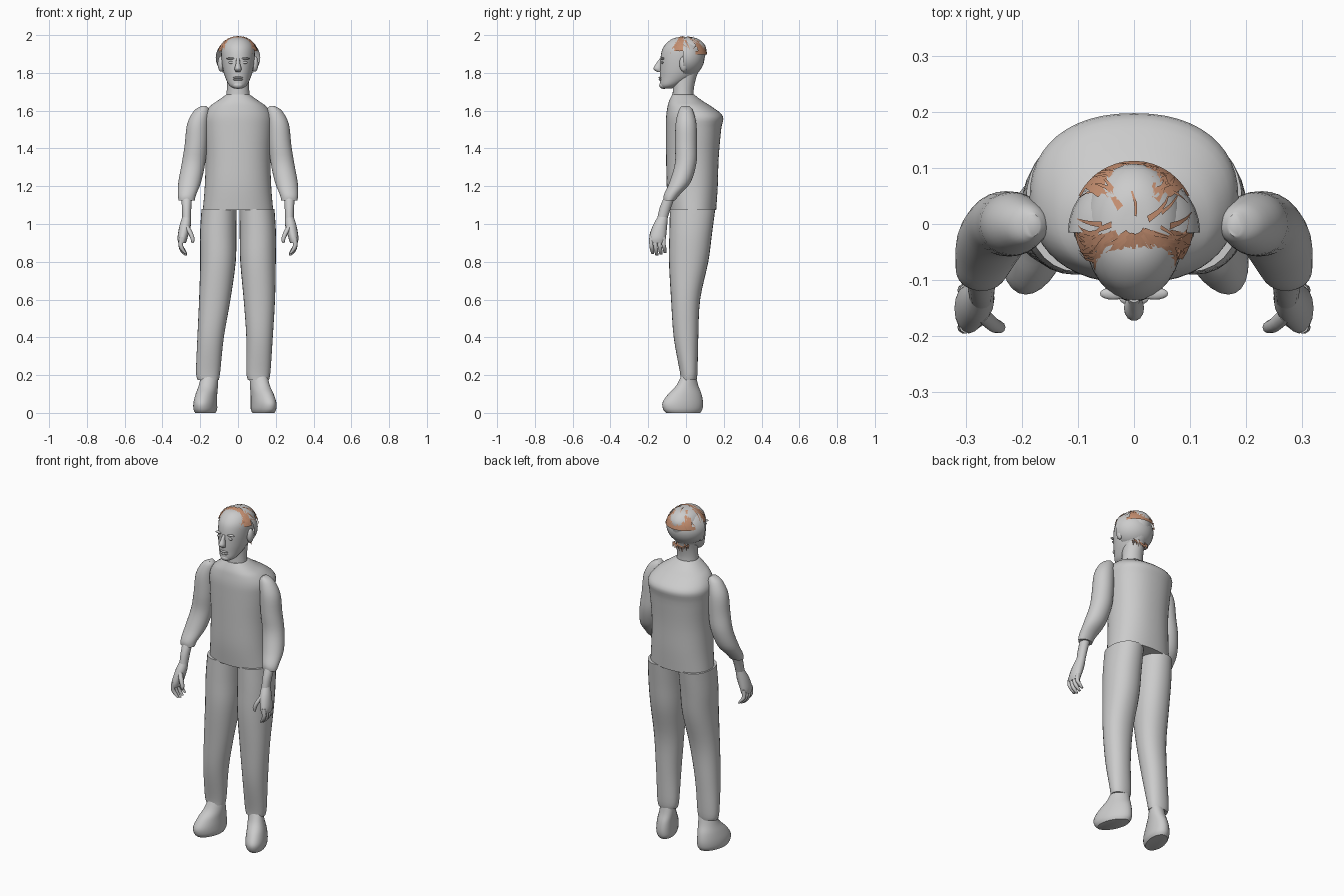
import bpy, bmesh, math, random
from mathutils import Matrix, Vector

random.seed(4)
if "Cube" in bpy.data.objects:
    bpy.data.objects.remove(bpy.data.objects["Cube"], do_unlink=True)


def material(name, rgb):
    m = bpy.data.materials.new(name)
    m.use_nodes = True
    m.diffuse_color = (*rgb, 1)
    bsdf = next(n for n in m.node_tree.nodes if n.type == 'BSDF_PRINCIPLED')
    bsdf.inputs["Base Color"].default_value = (*rgb, 1)
    bsdf.inputs["Roughness"].default_value = 0.8
    return m


GREY = material("plain_grey", (0.6, 0.6, 0.6))
BROWN = material("hair_brown", (0.55, 0.27, 0.16))


def finish(name, bm, mat=GREY, fix=True, angle=50):
    if fix:
        bmesh.ops.recalc_face_normals(bm, faces=bm.faces)
    me = bpy.data.meshes.new(name)
    bm.to_mesh(me)
    bm.free()
    me.materials.append(mat)
    for p in me.polygons:
        p.use_smooth = True
    me.set_sharp_from_angle(angle=math.radians(angle))
    ob = bpy.data.objects.new(name, me)
    bpy.context.collection.objects.link(ob)
    return ob


def smooth_rows(rows, steps):
    """Catmull-Rom interpolation between cross-sections."""
    out = []
    for i in range(len(rows) - 1):
        a, b, c, d = (rows[max(0, min(len(rows) - 1, i + k))] for k in (-1, 0, 1, 2))
        for s in range(steps):
            t = s / steps
            out.append([q + 0.5 * t * (r - p + t * (2*p - 5*q + 4*r - s4 + t * (3*(q - r) + s4 - p)))
                        for p, q, r, s4 in zip(a, b, c, d)])
    return out + [list(rows[-1])]


def loft(name, rows, side=1, power=2.0, sides=28, steps=4, shear=0):
    """Skin horizontal rings given as (x, y, z, x radius, y radius)."""
    bm = bmesh.new()
    rings = []
    for x, y, z, rx, ry in smooth_rows(rows, steps):
        ring = []
        for k in range(sides):
            c, s = (f(math.tau * k / sides) for f in (math.cos, math.sin))
            px = x + rx * math.copysign(abs(c) ** (2 / power), c)
            py = y + ry * math.copysign(abs(s) ** (2 / power), s)
            ring.append(bm.verts.new((side * (px - shear * py), py, z)))
        rings.append(ring)
    for lo, hi in zip(rings, rings[1:]):
        for k in range(sides):
            n = (k + 1) % sides
            bm.faces.new((lo[k], lo[n], hi[n], hi[k]))
    bm.faces.new(rings[0])
    bm.faces.new(rings[-1])
    return finish(name, bm)


def ellipsoid(name, centre, radii, keep=None, mat=GREY, segments=24):
    bm = bmesh.new()
    bmesh.ops.create_uvsphere(bm, u_segments=segments, v_segments=segments // 2, radius=1,
                              matrix=Matrix.Translation(centre) @ Matrix.Diagonal((*radii, 1)))
    if keep:
        drop = [f for f in bm.faces if not keep(f.calc_center_median())]
        bmesh.ops.delete(bm, geom=drop, context='FACES')
    return finish(name, bm, mat, fix=not keep)


# Shirt body
loft("shirt_torso", [(0, .035, 1.075, .186, .125), (0, .033, 1.2, .176, .135),
                     (0, .034, 1.35, .172, .139), (0, .04, 1.5, .182, .146),
                     (0, .045, 1.57, .184, .15), (0, .02, 1.62, .152, .118),
                     (0, 0, 1.65, .112, .09), (0, -.015, 1.685, .062, .058)],
     power=2.25, sides=48)

# Trousers, shoes, sleeves and hands
for side, label in ((1, "left"), (-1, "right")):
    lean = 0 if side == 1 else 1
    loft(label + "_trouser_leg",
         [(.1, .035, 1.08, .093, .12), (.105, .025, .95, .096, .113),
          (.106, .014, .8, .094, .104), (.113 + .01 * lean, -.002, .6, .083, .077),
          (.114 + .031 * lean, 0, .4, .07, .065),
          (.108 + .05 * lean, .014, .22, .064, .047),
          (.108 + .05 * lean, .014, .175, .056, .042)], side, power=2.15)
    foot = .13 + .04 * lean
    loft(label + "_shoe",
         [(foot, -.015, 0, .052, .09), (foot, -.017, .02, .06, .104),
          (foot, -.017, .055, .06, .107), (foot - .004, -.006, .1, .055, .088),
          (foot - .012, .007, .145, .05, .058), (foot - .018, .014, .2, .045, .038)],
         side, shear=.3 - .12 * lean)
    loft(label + "_sleeve",
         [(.18, -.002, 1.625, .012, .02), (.192, -.001, 1.6, .04, .038),
          (.213, 0, 1.53, .056, .055), (.222, 0, 1.42, .06, .058),
          (.236, -.002, 1.32, .062, .057), (.256, -.032, 1.22, .06, .056),
          (.27, -.075, 1.155, .048, .042), (.272, -.088, 1.125, .043, .03)], side)
    loft(label + "_forearm",
         [(.272, -.08, 1.16, .03, .028), (.272, -.108, 1.09, .025, .03),
          (.272, -.125, 1.03, .023, .027)], side, sides=16)
    loft(label + "_palm",
         [(.272, -.122, 1.04, .022, .026), (.28, -.138, .99, .03, .038),
          (.293, -.15, .93, .027, .044), (.296, -.153, .9, .02, .04)], side, sides=16)
    for i in range(4):
        y = -.184 + .022 * i
        drop = .008 * abs(i - 1.2)
        loft(f"{label}_finger_{i + 1}",
             [(.298, y, .93, .013, .011), (.303, y, .89, .012, .011),
              (.294, y + .004, .855 + drop, .012, .011),
              (.276, y + .008, .832 + drop, .007, .008)], side, sides=10, steps=3)
    loft(label + "_thumb", [(.272, -.16, .99, .013, .014), (.253, -.178, .955, .013, .013),
                            (.24, -.184, .92, .011, .011), (.241, -.184, .9, .006, .006)],
         side, sides=10, steps=3)

# Neck, head and face
loft("neck", [(0, -.015, 1.64, .066, .06), (0, -.015, 1.7, .06, .055),
              (0, -.01, 1.76, .058, .06), (0, 0, 1.82, .06, .07)])
loft("head", [(0, -.1, 1.718, .024, .026), (0, -.085, 1.735, .047, .053),
              (0, -.05, 1.775, .067, .088), (0, -.03, 1.82, .08, .108),
              (0, -.018, 1.88, .088, .117), (0, -.008, 1.93, .088, .115),
              (0, -.005, 1.965, .07, .09), (0, -.005, 1.985, .04, .055),
              (0, -.005, 1.99, .008, .01)], sides=32)
loft("nose", [(0, -.132, 1.875, .009, .008), (0, -.142, 1.85, .011, .016),
              (0, -.15, 1.822, .018, .023), (0, -.138, 1.804, .012, .014)], sides=14)
for i, z in enumerate((1.775, 1.764)):
    ellipsoid(("upper", "lower")[i] + "_lip", (0, -.134, z), (.026, .011, .006), segments=16)
ellipsoid("chin", (0, -.118, 1.735), (.03, .024, .02), segments=16)
for side, label in ((1, "left"), (-1, "right")):
    ellipsoid(label + "_eye", (side * .035, -.125, 1.855), (.016, .006, .007), segments=16)
    ellipsoid(label + "_brow", (side * .037, -.124, 1.876), (.024, .011, .006), segments=16)
    ellipsoid(label + "_ear", (side * .09, -.012, 1.848), (.018, .023, .042), segments=16)

# Scalp shell over the back half of the head
ellipsoid("scalp_shell", (0, -.015, 1.88), (.118, .113, .106),
          keep=lambda c: c.y > -.015, segments=32)

# Hair: front and back patches plus loose locks
HAIR_C, HAIR_R = Vector((0, 0, 1.88)), Vector((.112, .114, .115))


def hair_rule(c):
    front = c.y < -.015 and c.z > 1.94 - .5 * max(0, abs(c.x) - .05)
    return front or (c.y > .055 and c.z > 1.905)


ellipsoid("hair_patches", HAIR_C, HAIR_R, hair_rule, BROWN, 40)


def hair_point(az, el, lift):
    d = Vector((math.cos(el) * math.cos(az), math.cos(el) * math.sin(az), math.sin(el)))
    return HAIR_C + d * HAIR_R * lift


bm = bmesh.new()
for n in range(230):
    az = random.uniform(0, math.tau)
    el = math.radians(random.uniform(35, 85))
    start = hair_point(az, el, 1)
    if -.015 < start.y < .05 and random.random() < .85:
        continue
    lowest = math.radians(random.uniform(8, 28))
    drift = random.uniform(-.45, .45)
    half = random.uniform(.03, .06)
    prev = None
    for s in range(4):
        t = s / 3
        e = el + (max(lowest, el - .6) - el) * t
        w = half * (1 - .85 * t) / max(.25, math.cos(e))
        lift = 1.005 + .035 * math.sin(math.pi * t) * random.random()
        pair = [bm.verts.new(hair_point(az + drift * t + q * w, e, lift)) for q in (-1, 1)]
        if prev:
            bm.faces.new((prev[0], pair[0], pair[1], prev[1]))
        prev = pair
finish("hair_locks", bm, BROWN, fix=False, angle=30)

# Small tufts at the nape
bm = bmesh.new()
for n in range(12):
    x = -.05 + .1 * n / 11
    y = .062 - 5 * x * x
    z = 1.775 + random.uniform(-.008, .008)
    bm.faces.new([bm.verts.new(p) for p in
                  ((x - .006, y, z + .015), (x, y + .004, z - .018), (x + .006, y, z + .015))])
finish("nape_tufts", bm, BROWN, fix=False)
